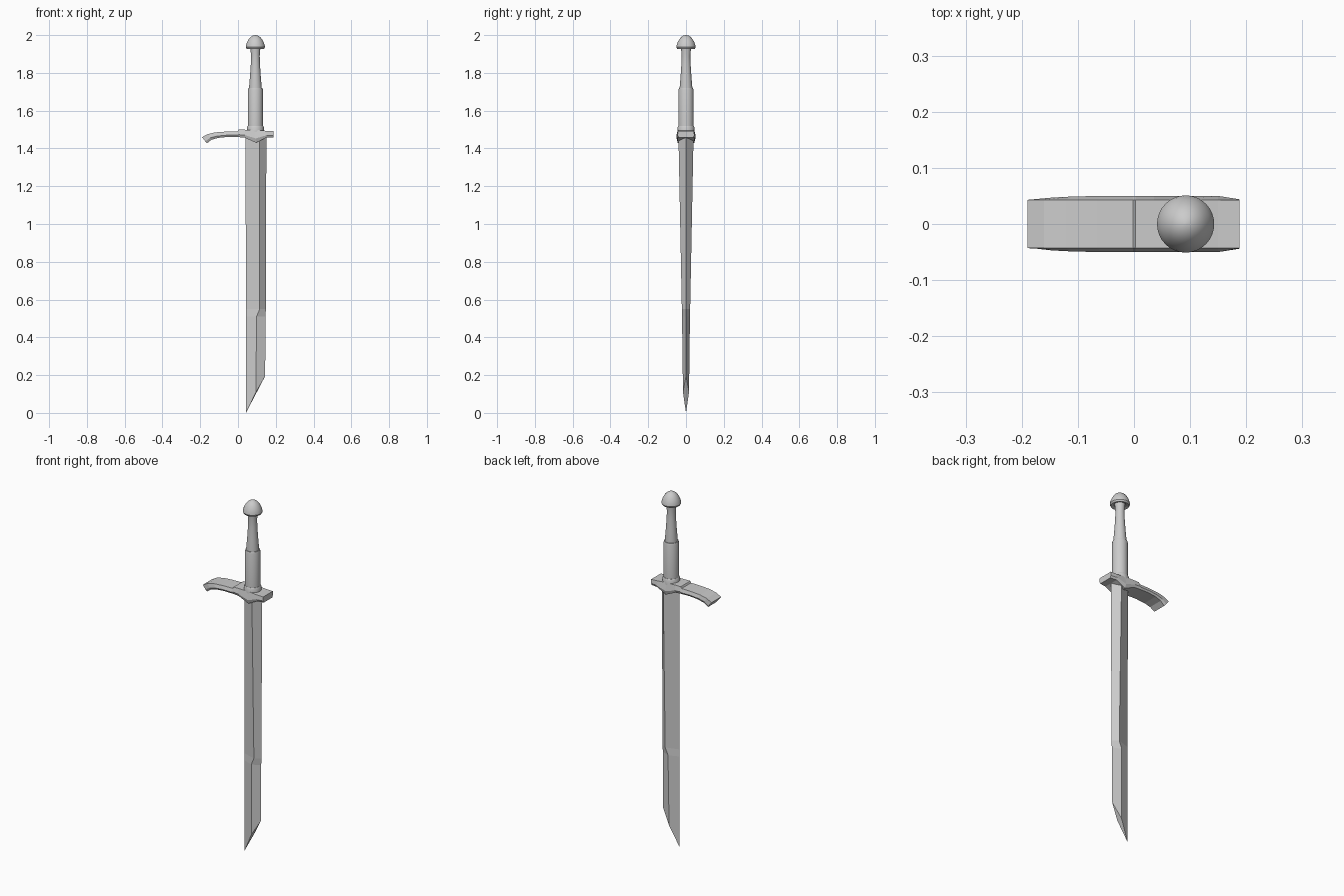
import bpy, bmesh, math

AXIS_X = 0.092  # grip axis


def loft(name, rings):
    """Skin a list of equal-length point rings and cap both ends."""
    bm = bmesh.new()
    vs = [[bm.verts.new(p) for p in r] for r in rings]
    n = len(rings[0])
    for a, b in zip(vs, vs[1:]):
        for i in range(n):
            j = (i + 1) % n
            bm.faces.new((a[i], a[j], b[j], b[i]))
    bm.faces.new(vs[0])
    bm.faces.new(vs[-1])
    bmesh.ops.recalc_face_normals(bm, faces=bm.faces)
    me = bpy.data.meshes.new(name)
    bm.to_mesh(me)
    bm.free()
    ob = bpy.data.objects.new(name, me)
    bpy.context.collection.objects.link(ob)
    return ob


def turned(name, profile, sides=32):
    """Revolve (radius, z) points round the grip axis."""
    rings = [[(AXIS_X + r * math.cos(2 * math.pi * k / sides),
               r * math.sin(2 * math.pi * k / sides), z)
              for k in range(sides)] for r, z in profile]
    ob = loft(name, rings)
    bpy.context.view_layer.objects.active = ob
    ob.select_set(True)
    bpy.ops.object.shade_smooth_by_angle(angle=math.radians(35))
    ob.select_set(False)
    return ob


# blade: diamond section with an off-centre ridge, slanted tip
# (left x, left z, ridge x, ridge z, half thickness, right x, right z)
blade = [
    (0.042, 0.0, 0.095, 0.11, 0.016, 0.144, 0.195),
    (0.042, 0.51, 0.098, 0.51, 0.021, 0.145, 0.51),
    (0.042, 0.55, 0.115, 0.55, 0.022, 0.148, 0.55),
    (0.040, 1.47, 0.115, 1.47, 0.040, 0.150, 1.47),
]
loft("blade", [[(lx, 0, lz), (rx, -t, rz), (ex, 0, ez), (rx, t, rz)]
               for lx, lz, rx, rz, t, ex, ez in blade])

# guard: swept arm on the left, short block on the right, point over the blade
# (top x, top z, bottom x, bottom z, half width)
guard = [
    (-0.190, 1.460, -0.165, 1.427, 0.044),
    (-0.160, 1.476, -0.140, 1.446, 0.047),
    (-0.120, 1.485, -0.105, 1.456, 0.049),
    (-0.065, 1.489, -0.055, 1.461, 0.050),
    (-0.002, 1.490, -0.002, 1.460, 0.050),
    (0.003, 1.499, 0.003, 1.460, 0.050),
    (0.036, 1.499, 0.036, 1.457, 0.050),
    (0.092, 1.498, 0.095, 1.430, 0.050),
    (0.150, 1.493, 0.150, 1.458, 0.050),
    (0.188, 1.492, 0.188, 1.458, 0.044),
]
rings = []
for tx, tz, bx, bz, w in guard:
    mx, mz = (tx + 2 * bx) / 3, (tz + 2 * bz) / 3
    rings.append([(tx, -0.043, tz), (tx, 0.043, tz), (mx, w, mz),
                  (bx, w - 0.006, bz), (bx, -w + 0.006, bz), (mx, -w, mz)])
loft("guard", rings)

# grip parts
turned("grip_collar", [(0.045, 1.48), (0.045, 1.512), (0.041, 1.52)])
turned("lower_grip", [(0.040, 1.50), (0.040, 1.71), (0.037, 1.721)])
turned("upper_grip", [(0.034, 1.70), (0.033, 1.73), (0.028, 1.79),
                      (0.024, 1.85), (0.023, 1.89), (0.025, 1.915),
                      (0.027, 1.94)])

# pommel: pointed dome with a stepped underside
turned("pommel", [(0.022, 1.945), (0.030, 1.932), (0.046, 1.927),
                  (0.051, 1.936), (0.049, 1.948), (0.044, 1.962),
                  (0.036, 1.977), (0.026, 1.989), (0.014, 1.997),
                  (0.003, 2.0)])
